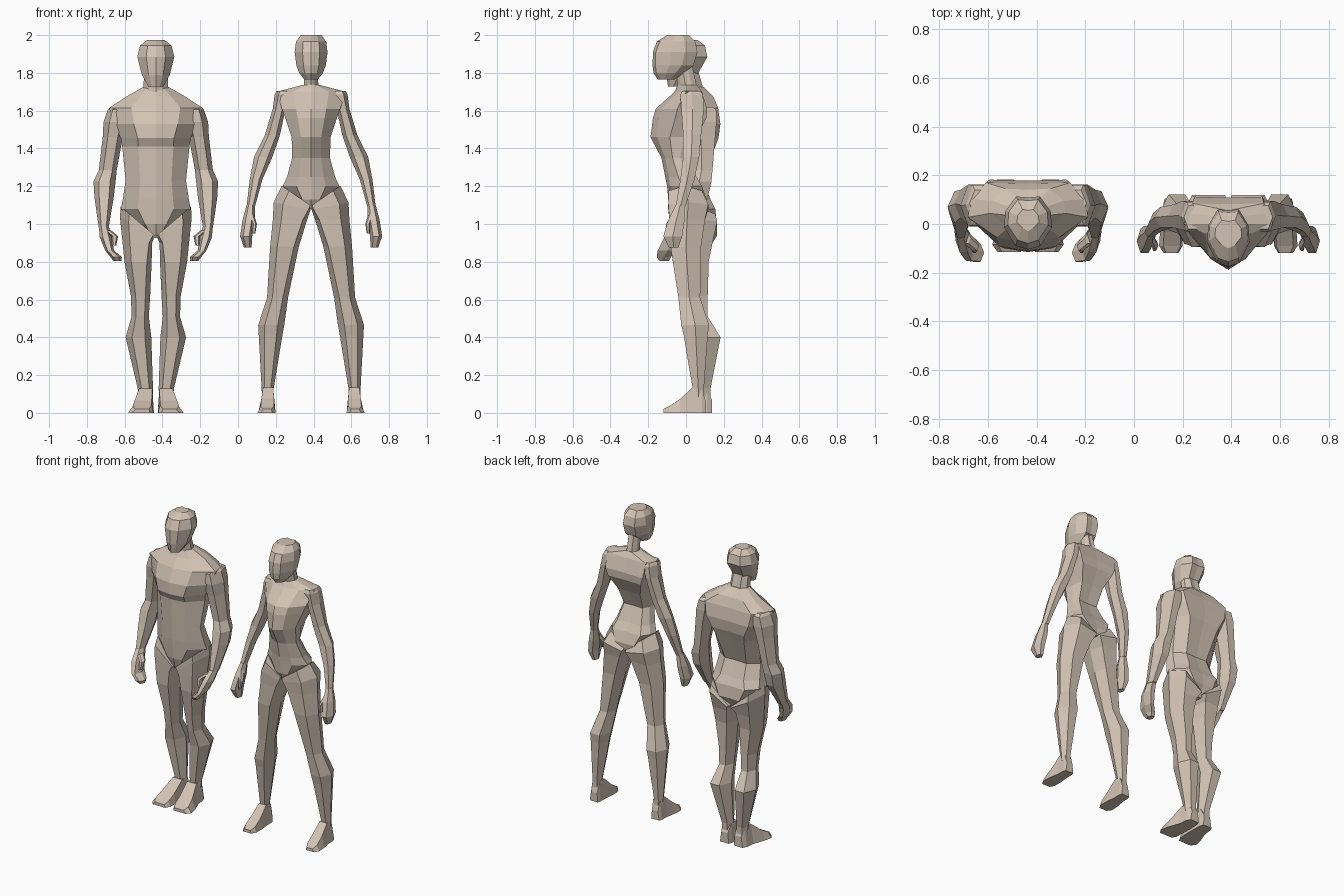
import bpy, bmesh, math

skin = bpy.data.materials.new("warm clay")
skin.diffuse_color = (0.65, 0.55, 0.46, 1)


def loft(name, rings, cx, mirror=False):
    """Skin a list of equal-length rings, cap both ends, stand it at x = cx."""
    bm = bmesh.new()
    rows = [[bm.verts.new(p) for p in r] for r in rings]
    n = len(rows[0])
    for a, b in zip(rows, rows[1:]):
        for i in range(n):
            j = (i + 1) % n
            bm.faces.new((a[i], a[j], b[j], b[i]))
    bm.faces.new(rows[0])
    bm.faces.new(rows[-1])
    bmesh.ops.recalc_face_normals(bm, faces=bm.faces)
    me = bpy.data.meshes.new(name)
    bm.to_mesh(me)
    bm.free()
    me.materials.append(skin)
    ob = bpy.data.objects.new(name, me)
    ob.location.x = cx
    bpy.context.collection.objects.link(ob)
    if mirror:
        m = ob.modifiers.new("both sides", 'MIRROR')
        m.use_mirror_merge = False
    return ob


def body_ring(z, w, f, b, k=0.015, bw=0.5):
    """Symmetric ten-sided ring: half width, front y, back y, front rounding, back width."""
    d = b - f
    half = [(0.52 * w, f + k), (w, f + 0.42 * d), (0.95 * w, f + 0.72 * d), (bw * w, b)]
    pts = [(0, f)] + half + [(0, b - 0.004)] + [(-x, y) for x, y in reversed(half)]
    return [(x, y, z) for x, y in pts]


def limb_ring(o, i, y0, y1, z, tilt=0.0, flat=0.0):
    """Six-sided ring between offsets and front/back y; tilt lifts the outer side,
    flat squares off the inner side."""
    x, y, rx, ry = (o + i) / 2, (y0 + y1) / 2, (o - i) / 2, (y1 - y0) / 2
    pts = []
    for t in range(6):
        a = math.tau * t / 6
        c = math.cos(a)
        if c < 0:
            c += (-1 - c) * flat
        pts.append((x + rx * c, y + ry * math.sin(a) / 0.866, z + tilt * rx * c))
    return pts


def foot_ring(o, i, y, top):
    """Four-sided foot slice, narrower at the top."""
    s = 0.18 * (o - i)
    return [(i, y, 0), (o, y, 0), (o - s, y, top), (i + s * 0.5, y, top)]


def body(name, cx, levels):
    loft(name, [body_ring(*l) for l in levels], cx)


def limb(name, cx, levels):
    loft(name, [limb_ring(*l) for l in levels], cx, True)


def foot(name, cx, levels):
    loft(name, [foot_ring(*l) for l in levels], cx, True)


# ---------- broad figure ----------
M = -0.435
body("broad_head", M, [
    (1.728, .04, -.095, -.03), (1.79, .074, -.105, .06), (1.885, .098, -.105, .113),
    (1.945, .083, -.08, .10), (1.975, .045, -.03, .06)])
body("broad_neck", M, [
    (1.64, .085, -.02, .13), (1.72, .066, -.02, .09), (1.83, .06, -.03, .06)])
body("broad_torso", M, [
    (1.725, .068, -.01, .095), (1.675, .155, -.03, .145, .015, .6),
    (1.615, .247, -.075, .17, .02, .7), (1.53, .225, -.112, .182, .02, .7),
    (1.455, .185, -.115, .172, .015, .65), (1.41, .178, -.092, .155, .015, .6),
    (1.23, .16, -.085, .09), (1.13, .175, -.08, .13), (1.08, .185, -.075, .155, .015, .6),
    (1.0, .11, -.068, .163, .01, .7), (.925, .03, -.05, .12)])
limb("broad_arm", M, [
    (.24, .15, .03, .14, 1.62), (.254, .15, -.005, .16, 1.605), (.277, .15, -.01, .162, 1.54),
    (.281, .175, .005, .155, 1.46), (.302, .207, .025, .14, 1.285), (.33, .213, .005, .135, 1.225),
    (.325, .223, -.015, .115, 1.14), (.302, .25, -.06, .015, .98)])
limb("broad_hand", M, [
    (.302, .25, -.06, .012, .99), (.297, .232, -.115, -.02, .93),
    (.268, .222, -.15, -.045, .86), (.24, .18, -.155, -.08, .825), (.225, .182, -.14, -.09, .805)])
limb("broad_thumb", M, [
    (.27, .235, -.08, -.035, .965), (.235, .20, -.11, -.07, .935), (.23, .21, -.12, -.09, .885)])
limb("broad_leg", M, [
    (.186, .003, -.068, .155, 1.015, .85, .9), (.19, .006, -.068, .165, .985, .55, .8),
    (.176, .02, -.065, .14, .90, 0, .6),
    (.166, .022, -.06, .12, .80, 0, .3), (.132, .03, -.025, .115, .62),
    (.128, .037, -.005, .115, .51), (.16, .024, .02, .183, .40),
    (.096, .015, .055, .13, .13), (.09, .018, .055, .13, .06)])
foot("broad_foot", M, [
    (.085, .02, .137, .07), (.098, .012, .11, .125), (.105, .01, .05, .13),
    (.135, .011, -.03, .065), (.146, .013, -.085, .035), (.125, .03, -.115, .02)])

# ---------- slender figure ----------
W = 0.387
body("slender_head", W, [
    (1.765, .036, -.15, -.06), (1.80, .063, -.172, -.01), (1.84, .078, -.177, .04),
    (1.91, .087, -.175, .06), (1.965, .08, -.155, .05), (2.0, .055, -.10, .015)])
body("slender_neck", W, [
    (1.68, .05, -.045, .075), (1.74, .038, -.045, .055), (1.85, .036, -.06, .03)])
body("slender_torso", W, [
    (1.735, .05, -.045, .06), (1.70, .182, -.06, .085, .02, .8),
    (1.61, .155, -.16, .112, .03, .9), (1.56, .136, -.175, .108, .03, .9),
    (1.46, .103, -.188, .055, .035, .8), (1.35, .10, -.13, .01, .02, .7),
    (1.25, .127, -.11, .055, .02, .7), (1.20, .15, -.10, .085, .015, .7),
    (1.13, .09, -.094, .108, .01, .8), (1.08, .02, -.08, .10)])
limb("slender_arm", W, [
    (.182, .11, -.02, .075, 1.705), (.193, .11, -.03, .09, 1.685), (.203, .135, -.025, .095, 1.61),
    (.245, .165, -.015, .08, 1.47), (.302, .205, -.015, .07, 1.355),
    (.325, .258, -.03, .045, 1.235), (.342, .298, -.055, -.005, 1.09)])
limb("slender_hand", W, [
    (.342, .298, -.055, -.008, 1.10), (.363, .298, -.095, -.008, 1.02),
    (.376, .312, -.12, -.02, .935), (.355, .315, -.09, -.04, .875)])
limb("slender_thumb", W, [
    (.335, .305, -.075, -.04, 1.06), (.312, .287, -.105, -.07, 1.0), (.312, .295, -.11, -.09, .95)])
limb("slender_leg", W, [
    (.155, .002, -.093, .085, 1.15, .68, .9), (.198, .003, -.094, .118, 1.095, .2, .8),
    (.203, .022, -.088, .10, 1.02, 0, .5), (.217, .065, -.082, .08, .88, 0, .3),
    (.233, .122, -.04, .075, .61), (.28, .142, -.025, .122, .465),
    (.277, .152, -.012, .115, .41), (.262, .198, .035, .095, .13), (.258, .20, .035, .095, .06)])
foot("slender_foot", W, [
    (.26, .20, .105, .06), (.266, .195, .085, .125), (.268, .194, .035, .135),
    (.28, .188, -.03, .075), (.284, .188, -.09, .035), (.265, .205, -.12, .02)])
